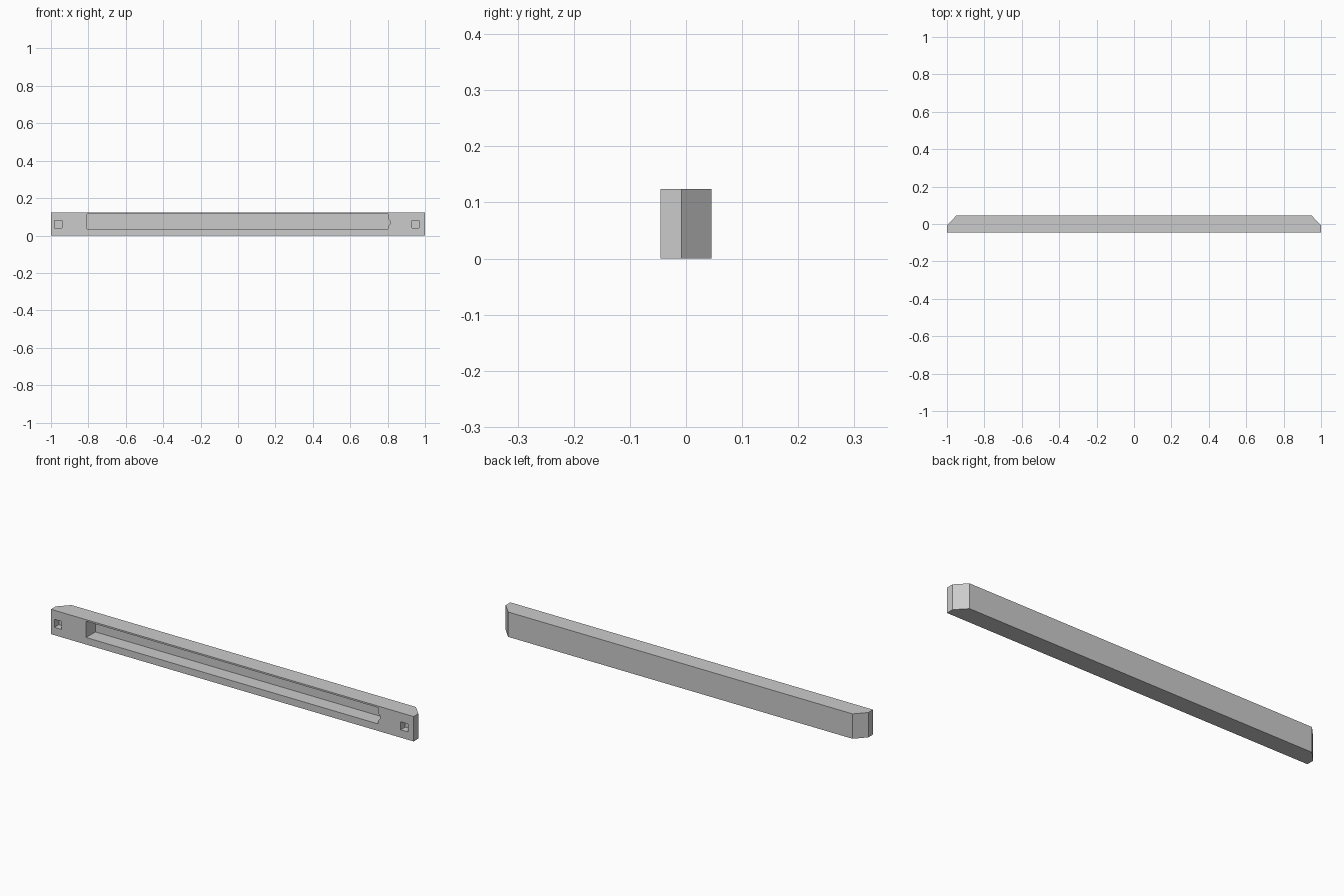
import bpy, bmesh
from mathutils import Vector

cube = bpy.data.objects.get("Cube")
if cube:
    bpy.data.objects.remove(cube, do_unlink=True)

grey = bpy.data.materials.new("plain grey")
grey.use_nodes = True
colour = (0.6, 0.6, 0.6, 1)
grey.diffuse_color = colour
grey.node_tree.nodes["Principled BSDF"].inputs["Base Color"].default_value = colour

HEIGHT, FRONT, BACK = 0.124, -0.045, 0.045


def prism(name, points, sweep):
    """Extrude a closed outline along a vector."""
    bm = bmesh.new()
    face = bm.faces.new([bm.verts.new(p) for p in points])
    ext = bmesh.ops.extrude_face_region(bm, geom=[face])
    moved = [g for g in ext["geom"] if isinstance(g, bmesh.types.BMVert)]
    bmesh.ops.translate(bm, verts=moved, vec=Vector(sweep))
    bmesh.ops.recalc_face_normals(bm, faces=bm.faces)
    mesh = bpy.data.meshes.new(name)
    bm.to_mesh(mesh)
    bm.free()
    mesh.materials.append(grey)
    obj = bpy.data.objects.new(name, mesh)
    bpy.context.collection.objects.link(obj)
    return obj


def cut_front(body, outline, depth):
    """Sink an x-z outline into the front face."""
    lead = 0.02
    cutter = prism("cutter", [(x, FRONT - lead, z) for x, z in outline],
                   (0, depth + lead, 0))
    cutter.hide_render = True
    mod = body.modifiers.new("recess", "BOOLEAN")
    mod.operation = "DIFFERENCE"
    mod.solver = "EXACT"
    mod.object = cutter
    bpy.context.view_layer.objects.active = body
    bpy.ops.object.modifier_apply(modifier=mod.name)
    bpy.data.objects.remove(cutter, do_unlink=True)


# Bar with its two back corners cut off
half = [(1, FRONT), (1, -0.008), (0.95, BACK)]
outline = half + [(-x, y) for x, y in reversed(half)]
bar = prism("bar", [(x, y, 0) for x, y in outline], (0, 0, HEIGHT))

# Long slot with a small notch in its left end
low, high, end = 0.035, 0.116, 0.803
slot = [(-0.806, low), (end, low), (end, 0.05), (end + 0.011, 0.062),
        (end + 0.011, 0.078), (end, 0.09), (end, high), (-0.806, high)]
cut_front(bar, slot, 0.073)

# Square blind holes near both ends
for x in (-0.961, 0.949):
    r, z = 0.02, 0.059
    cut_front(bar, [(x - r, z - r), (x + r, z - r), (x + r, z + r), (x - r, z + r)], 0.035)
